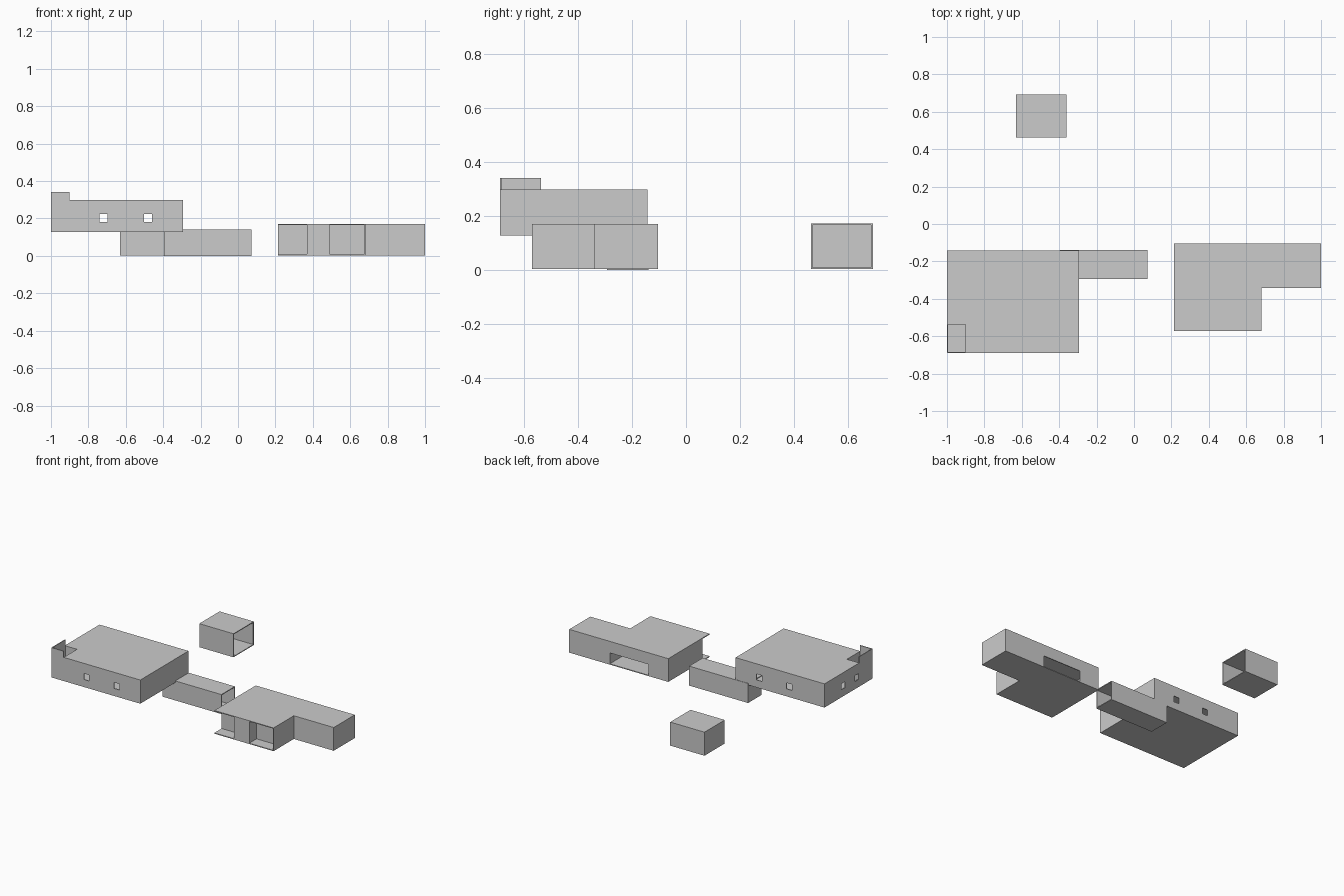
import bpy

if "Cube" in bpy.data.objects:
    bpy.data.objects.remove(bpy.data.objects["Cube"])

T = 0.006  # wall and slab thickness


def box(name, x, y, z):
    """Axis-aligned box from three (min, max) ranges."""
    bpy.ops.mesh.primitive_cube_add(
        size=1, location=[(a + b) / 2 for a, b in (x, y, z)])
    ob = bpy.context.object
    ob.name = name
    ob.scale = [b - a for a, b in (x, y, z)]
    bpy.ops.object.transform_apply(location=False, rotation=False, scale=True)
    return ob


def cut(ob, *cutters):
    """Cut openings out of a part."""
    for c in cutters:
        c.hide_render = True
        c.hide_viewport = False
        c.display_type = 'WIRE'
        m = ob.modifiers.new("opening", 'BOOLEAN')
        m.operation = 'DIFFERENCE'
        m.solver = 'EXACT'
        m.object = c
        bpy.context.view_layer.objects.active = ob
        bpy.ops.object.modifier_apply(modifier=m.name)
    for c in cutters:
        bpy.data.objects.remove(c)


def shell(name, x, y, z, sides="FBLR"):
    """Hollow room: floor, roof and the chosen walls. Returns parts by key."""
    zi = (z[0] + T, z[1] - T)
    yi = (y[0] + T, y[1] - T)
    parts = {
        'floor': box(name + "_floor", x, y, (z[0], z[0] + T)),
        'roof': box(name + "_roof", x, y, (z[1] - T, z[1])),
    }
    spec = {
        'F': ("_front_wall", x, (y[0], y[0] + T)),
        'B': ("_back_wall", x, (y[1] - T, y[1])),
        'L': ("_left_wall", (x[0], x[0] + T), yi),
        'R': ("_right_wall", (x[1] - T, x[1]), yi),
    }
    for s in sides:
        suffix, wx, wy = spec[s]
        parts[s] = box(name + suffix, wx, wy, zi)
    return parts


# Upper house: hollow, with windows on the front, back and left
X, Y, Z = (-1.0, -0.293), (-0.69, -0.143), (0.128, 0.298)
house = shell("upper_house", X, Y, Z)
WZ = (0.182, 0.225)
for side, wy in (('F', Y[0]), ('B', Y[1])):
    cut(house[side], *[box("window_cutter", (wx - .021, wx + .021), (wy - .03, wy + .03), WZ)
                       for wx in (-0.72, -0.481)])
cut(house['L'], *[box("window_cutter", (-1.03, -0.97), (wy - .021, wy + .021), WZ)
                  for wy in (-0.355, -0.51)])

# Corner stairwell: roof notch, inner walls and raised parapet
SX, SY = (-1.0, -0.902), (-0.69, -0.538)
cut(house['roof'], box("stair_cutter", (-1.1, SX[1]), (-0.8, SY[1]), (0.28, 0.32)))
box("stair_right_wall", (SX[1], SX[1] + T), SY, (Z[0] + T, Z[1] - T))
box("stair_back_wall", (SX[0] + T, SX[1]), (SY[1], SY[1] + T), (Z[0] + T, Z[1] - T))
box("parapet_front", SX, (SY[0], SY[0] + T), (Z[1] - T, 0.342))
box("parapet_left", (SX[0], SX[0] + T), (SY[0] + T, SY[1]), (Z[1] - T, 0.342))

# Lower passage and detached garage, both open at the right end
shell("passage", (-0.395, 0.073), (-0.293, -0.14), (0.0, 0.14), "FBL")
shell("garage", (-0.632, -0.36), (0.463, 0.693), (0.003, 0.172), "FBL")

# Right house: main block with recessed front
MX, MY, MZ = (0.213, 0.683), (-0.572, -0.103), (0.003, 0.17)
WALL_Z = (MZ[0] + T, MZ[1] - T)
RY = -0.49  # depth of the front recess
main = shell("main_block", MX, MY, MZ, "BR")
box("main_left_wall", (MX[0], MX[0] + T), (RY, MY[1] - T), WALL_Z)
box("recess_back_wall", MX, (RY, RY + T), WALL_Z)
box("entry_bay", (0.37, 0.49), (MY[0], RY), WALL_Z)
box("front_corner_wall", (MX[1] - T, MX[1]), (MY[0], MY[0] + T), WALL_Z)

# Low opening in the back wall
cut(main['B'], box("back_opening_cutter", (0.37, MX[1] - T), (-0.15, -0.05),
                   (WALL_Z[0], 0.087)))

# Side wing
shell("wing", (MX[1], 1.0), (-0.342, MY[1]), MZ, "FBR")
